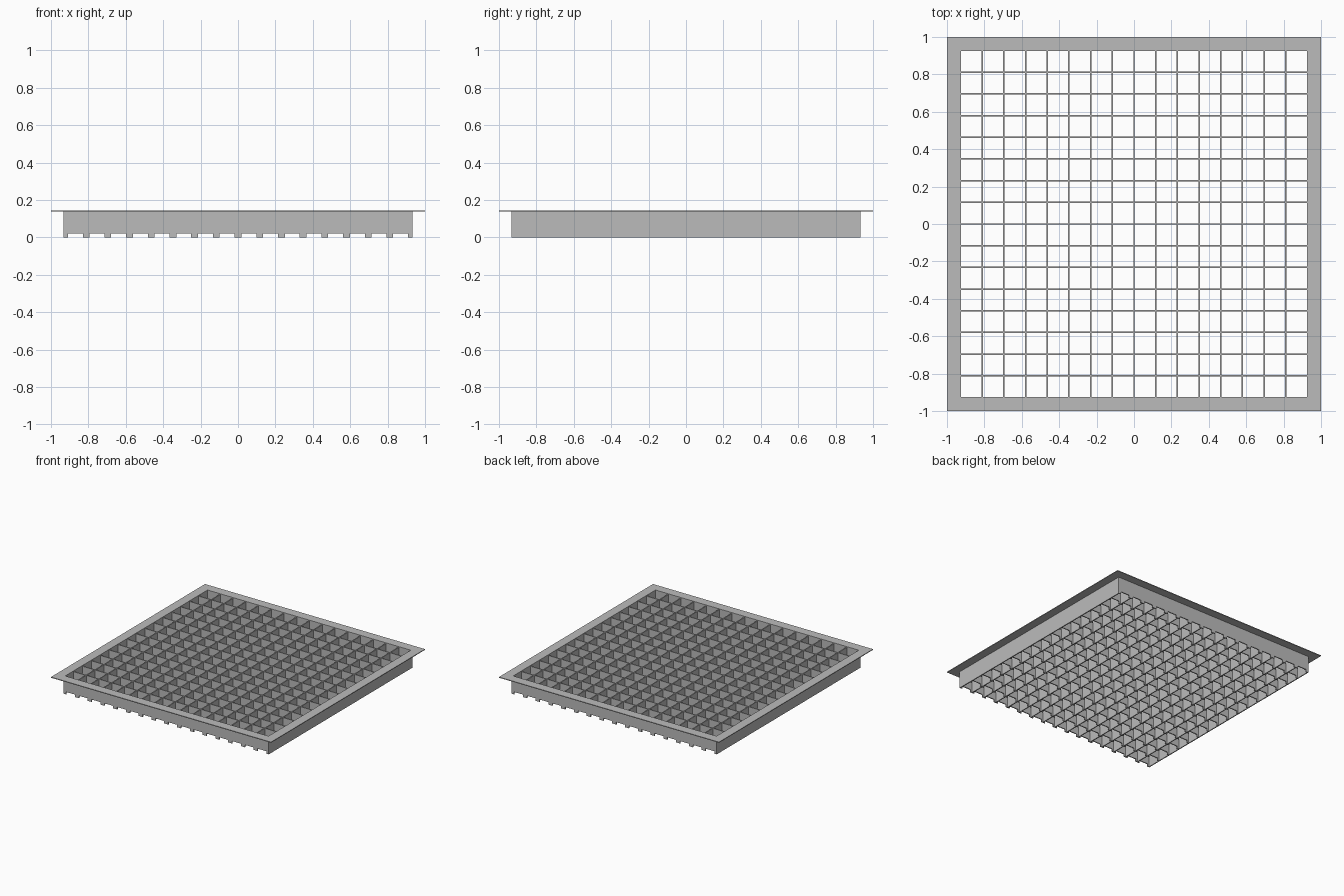
import bpy
import bmesh
from mathutils import Vector

if "Cube" in bpy.data.objects:
    bpy.data.objects.remove(bpy.data.objects["Cube"])

W = 0.932          # outer half width of the collar
T = 0.008          # sheet thickness
TOP = 0.145        # top of the flange
FL = 0.006         # flange thickness
CORE = TOP - FL    # top of walls and blades
N = 16             # cells per side
PITCH = 2 * (W - T / 2) / N
NOTCH = 0.02       # notch height along the lower edge
TOOTH = 0.018      # half width of a tooth

gray = bpy.data.materials.new("gray_metal")
gray.diffuse_color = (0.50, 0.50, 0.50, 1)
gray.use_nodes = True
gray.node_tree.nodes["Principled BSDF"].inputs["Base Color"].default_value = gray.diffuse_color


def finish(bm, name):
    bmesh.ops.recalc_face_normals(bm, faces=bm.faces)
    mesh = bpy.data.meshes.new(name)
    bm.to_mesh(mesh)
    bm.free()
    mesh.materials.append(gray)
    ob = bpy.data.objects.new(name, mesh)
    bpy.context.collection.objects.link(ob)
    return ob


def box(bm, lo, hi):
    lo, hi = Vector(lo), Vector(hi)
    verts = bmesh.ops.create_cube(bm, size=1)["verts"]
    for v in verts:
        v.co = (lo + hi) / 2 + v.co * (hi - lo)


def comb(bm, y):
    """Sheet along x with teeth below every crossing blade."""
    e = W - T
    pts = [(e, CORE), (-e, CORE), (-e, 0)]
    for i in range(N):
        a = -N / 2 * PITCH + i * PITCH + TOOTH
        b = a + PITCH - 2 * TOOTH
        pts += [(a, 0), (a, NOTCH), (b, NOTCH), (b, 0)]
    pts.append((e, 0))
    face = bm.faces.new([bm.verts.new((x, y - T / 2, z)) for x, z in pts])
    new = bmesh.ops.extrude_face_region(bm, geom=[face])["geom"]
    bmesh.ops.translate(bm, vec=(0, T, 0),
                        verts=[g for g in new if isinstance(g, bmesh.types.BMVert)])


# flat flange ring
bm = bmesh.new()
rings = []
for r, z in ((1, TOP - FL), (1, TOP), (W - T, TOP), (W - T, TOP - FL)):
    rings.append([bm.verts.new((sx * r, sy * r, z))
                  for sx, sy in ((-1, -1), (1, -1), (1, 1), (-1, 1))])
for k in range(4):
    a, b = rings[k], rings[(k + 1) % 4]
    for i in range(4):
        j = (i + 1) % 4
        bm.faces.new((a[i], a[j], b[j], b[i]))
finish(bm, "flange")

# plain side walls
bm = bmesh.new()
for s in (-1, 1):
    x = s * (W - T / 2)
    box(bm, (x - T / 2, -W, 0), (x + T / 2, W, CORE))
finish(bm, "side_walls")

# notched front and back walls
bm = bmesh.new()
for s in (-1, 1):
    comb(bm, s * (W - T / 2))
finish(bm, "front_back_walls")

# notched blades running left to right
bm = bmesh.new()
for k in range(1 - N // 2, N // 2):
    comb(bm, k * PITCH)
finish(bm, "cross_blades")

# full-height blades running front to back
bm = bmesh.new()
for k in range(1 - N // 2, N // 2):
    x = k * PITCH
    box(bm, (x - T / 2, -(W - T), 0), (x + T / 2, W - T, CORE))
finish(bm, "long_blades")
